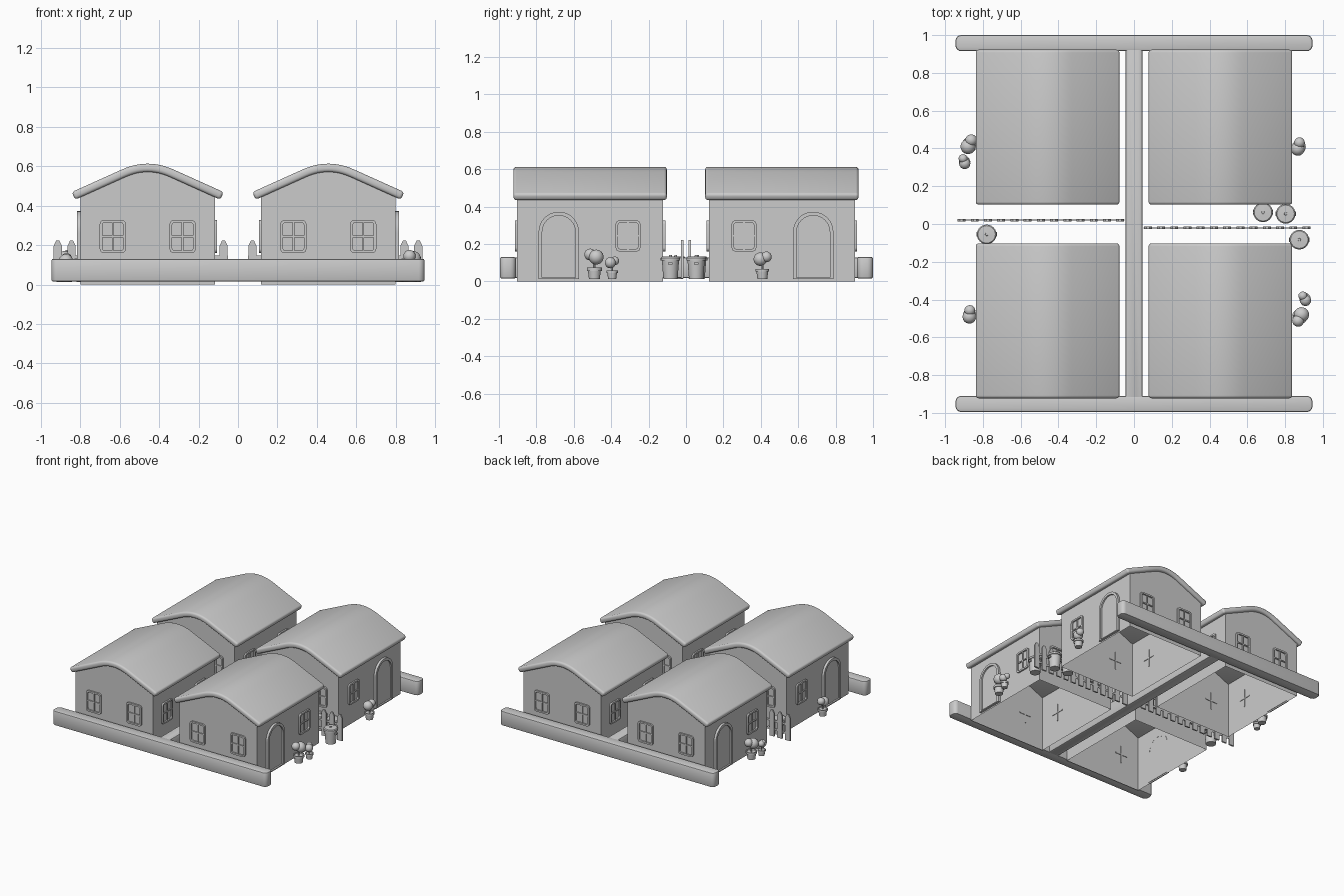
import bpy, bmesh
from math import pi, sin, cos, radians, hypot
from mathutils import Matrix, Vector

cube = bpy.data.objects.get("Cube")
if cube:
    bpy.data.objects.remove(cube)

grey = bpy.data.materials.new("plain_grey")
grey.use_nodes = True
COLOUR = (0.6, 0.6, 0.6, 1)
grey.diffuse_color = COLOUR
grey.node_tree.nodes["Principled BSDF"].inputs["Base Color"].default_value = COLOUR


# ---------- helpers ----------
def to_mesh(bm, name, normals=True):
    """Shade smooth with sharp corners kept, and return a mesh."""
    if normals:
        bmesh.ops.recalc_face_normals(bm, faces=bm.faces)
    for f in bm.faces:
        f.smooth = True
    for e in bm.edges:
        e.smooth = e.calc_face_angle(0) < radians(35)
    me = bpy.data.meshes.new(name)
    bm.to_mesh(me)
    bm.free()
    me.materials.append(grey)
    return me


def place(me, loc=(0, 0, 0), turn=0, size=1):
    ob = bpy.data.objects.new(me.name, me)
    ob.location, ob.rotation_euler.z, ob.scale = loc, turn, (size,) * 3
    bpy.context.collection.objects.link(ob)
    return ob


def round_edges(bm, test, offset, segments):
    edges = [e for e in bm.edges if test(e)]
    bmesh.ops.bevel(bm, geom=edges, offset=offset, segments=segments,
                    profile=0.5, affect='EDGES')


def is_corner(e):
    return e.calc_face_angle(0) > radians(50)


def prism(bm, outline, y0, y1):
    """Extrude an x-z outline along y."""
    a = [bm.verts.new((x, y0, z)) for x, z in outline]
    b = [bm.verts.new((x, y1, z)) for x, z in outline]
    bm.faces.new(a)
    bm.faces.new(b[::-1])
    for i in range(len(a)):
        bm.faces.new((a[i - 1], b[i - 1], b[i], a[i]))


def ring(bm, outer, inner, y0, y1):
    """Extrude the band between two matching x-z outlines along y."""
    loops = [[bm.verts.new((x, y, z)) for x, z in o]
             for o, y in ((outer, y0), (outer, y1), (inner, y1), (inner, y0))]
    for k in range(4):
        a, b = loops[k - 1], loops[k]
        for i in range(len(a)):
            bm.faces.new((a[i - 1], b[i - 1], b[i], a[i]))


def rounded_rect(w, h, r):
    pts = []
    for k, (sx, sz) in enumerate(((1, 1), (-1, 1), (-1, -1), (1, -1))):
        for j in range(5):
            a = (k + j / 4) * pi / 2
            pts.append((sx * (w - r) + r * cos(a), sz * (h - r) + r * sin(a)))
    return pts


def arch(w, bottom, top):
    pts = [(-w, bottom), (w, bottom)]
    return pts + [(w * cos(pi * i / 16), top - w + w * sin(pi * i / 16)) for i in range(17)]


def box(bm, size, centre):
    m = Matrix.Translation(centre) @ Matrix.Diagonal((*size, 1))
    bmesh.ops.create_cube(bm, size=1, matrix=m)


def lathe(bm, profile, steps=20):
    """Turn a list of (radius, z) around z."""
    vs = [bm.verts.new((r, 0, z)) for r, z in profile]
    es = [bm.edges.new(p) for p in zip(vs, vs[1:])]
    bmesh.ops.spin(bm, geom=vs + es, axis=(0, 0, 1), cent=(0, 0, 0),
                   angle=2 * pi, steps=steps, use_duplicate=False)
    bmesh.ops.remove_doubles(bm, verts=bm.verts, dist=0.0001)


# ---------- house parts ----------
HX, HY = 0.4575, 0.5125          # house centre
WX, WY = 0.34, 0.39              # wall half sizes
RX, RY, THICK = 0.385, 0.41, 0.042
SLOPE, BEND = 0.45, 0.13


def roof_z(x):
    x = abs(x)
    if x > BEND:
        return 0.468 + (RX - x) * SLOPE
    return 0.468 + (RX - BEND) * SLOPE + SLOPE * (BEND * BEND - x * x) / (2 * BEND)


def roof_steps(half):
    return [-half] + [BEND * i / 6 for i in range(-6, 7)] + [half]


# roof: a curved sheet with rounded rim
top, under = [], []
for x in roof_steps(RX):
    g = SLOPE * max(-1, min(1, x / BEND))
    n = Vector((g, 1)) / hypot(g, 1)
    top.append((x, roof_z(x)))
    under.append((x - n.x * THICK, roof_z(x) - n.y * THICK))
bm = bmesh.new()
prism(bm, top + under[::-1], -RY, RY)
bmesh.ops.recalc_face_normals(bm, faces=bm.faces)
round_edges(bm, is_corner, 0.015, 3)
roof = to_mesh(bm, "roof")

# walls: gabled shell, open below and under the roof
gable = [(-WX, 0)] + [(x, roof_z(x) - 0.03) for x in roof_steps(WX)] + [(WX, 0)]
bm = bmesh.new()
prism(bm, gable, -WY, WY)
bmesh.ops.recalc_face_normals(bm, faces=bm.faces)
spare = [f for f in bm.faces if abs(f.normal.z) > 0.3]
bmesh.ops.delete(bm, geom=spare, context='FACES')
walls = to_mesh(bm, "walls", normals=False)

# window: rounded frame with crossed bars, facing -y
bm = bmesh.new()
ring(bm, rounded_rect(0.066, 0.083, 0.02), rounded_rect(0.053, 0.07, 0.012), -0.012, 0)
box(bm, (0.108, 0.012, 0.009), (0, -0.002, 0))
box(bm, (0.009, 0.012, 0.142), (0, -0.002, 0))
window = to_mesh(bm, "window")

# door: arched frame and a set-back panel, facing -y
bm = bmesh.new()
ring(bm, arch(0.108, 0.012, 0.372), arch(0.089, 0.02, 0.352), -0.018, 0.003)
door_frame = to_mesh(bm, "door_frame")
bm = bmesh.new()
prism(bm, arch(0.09, 0.015, 0.353), -0.006, 0.002)
door = to_mesh(bm, "door")

for sx in (-1, 1):
    for sy in (-1, 1):
        cx, cy = sx * HX, sy * HY
        place(roof, (cx, cy, 0))
        place(walls, (cx, cy, 0))
        # two windows on each end
        for end in (-1, 1):
            for x in (-0.177, 0.177):
                place(window, (cx + x, cy + end * WY, 0.243), 0 if end < 0 else pi)
        # door and window on the outer side, two windows on the inner side
        out, back = sx * pi / 2, -sx * pi / 2
        side = sx * (HX + WX)
        place(door_frame, (side, sy * 0.68, 0), out)
        place(door, (side, sy * 0.68, 0), out)
        place(window, (side, sy * 0.31, 0.243), out)
        for y in (0.31, 0.73):
            place(window, (sx * (HX - WX), sy * y, 0.243), back)


# ---------- low garden walls ----------
def garden_wall(name, size, centre):
    bm = bmesh.new()
    box(bm, size, centre)
    round_edges(bm, lambda e: abs(e.verts[0].co.z - e.verts[1].co.z) > 0.05, 0.03, 4)
    round_edges(bm, is_corner, 0.009, 2)
    place(to_mesh(bm, name))


garden_wall("front_garden_wall", (1.89, 0.085, 0.115), (0, -0.9525, 0.0725))
garden_wall("back_garden_wall", (1.89, 0.085, 0.115), (0, 0.9575, 0.0725))
garden_wall("middle_garden_wall", (0.088, 1.9, 0.112), (0, 0, 0.0725))

# ---------- picket fences ----------
picket = [(-0.021, 0.015), (0.021, 0.015), (0.021, 0.195), (0.008, 0.222),
          (-0.008, 0.222), (-0.021, 0.195)]
for name, sx, y in (("left_fence", 1, -0.02), ("right_fence", -1, 0.02)):
    bm = bmesh.new()
    for i in range(13):
        x = sx * (0.073 + 0.07 * i)
        prism(bm, [(x + px, pz) for px, pz in picket], y - 0.006, y + 0.006)
    for z in (0.07, 0.138):
        box(bm, (0.88, 0.005, 0.016), (sx * 0.49, y, z))
    place(to_mesh(bm, name))

# ---------- bins with lids and knobs ----------
bm = bmesh.new()
lathe(bm, [(0, 0.012), (0.038, 0.012), (0.046, 0.112), (0.052, 0.112), (0.052, 0.126),
           (0.046, 0.132), (0.008, 0.134), (0.007, 0.14), (0, 0.14)], 24)
for s in (-1, 1):
    box(bm, (0.012, 0.024, 0.012), (s * 0.048, 0, 0.095))
bin_mesh = to_mesh(bm, "bin")
for x, y in ((0.683, 0.062), (0.803, 0.054), (0.875, -0.083), (-0.78, -0.055)):
    place(bin_mesh, (x, y, 0))

# ---------- potted shrubs ----------
bm = bmesh.new()
lathe(bm, [(0, 0), (0.028, 0), (0.033, 0.042), (0.039, 0.042), (0.039, 0.058),
           (0.032, 0.058), (0.03, 0.052), (0, 0.052)])
pot = to_mesh(bm, "pot")
bm = bmesh.new()
lathe(bm, [(0, 0.045), (0.006, 0.045), (0.006, 0.105), (0, 0.105)], 8)
for r, loc in ((0.038, (-0.01, -0.008, 0.112)), (0.03, (0.012, 0.02, 0.125))):
    bmesh.ops.create_uvsphere(bm, u_segments=18, v_segments=12, radius=r,
                              matrix=Matrix.Translation(loc))
shrub = to_mesh(bm, "shrub")
for x, y, size, turn in ((0.878, -0.49, 1.05, 3.3), (0.905, -0.395, 0.78, 1.2),
                         (0.873, 0.408, 0.95, 0.4), (-0.87, 0.42, 1.05, 0.2),
                         (-0.897, 0.33, 0.78, 1.0), (-0.868, -0.48, 0.95, 0.6)):
    for part in (pot, shrub):
        place(part, (x, y, 0.012), turn, size)
